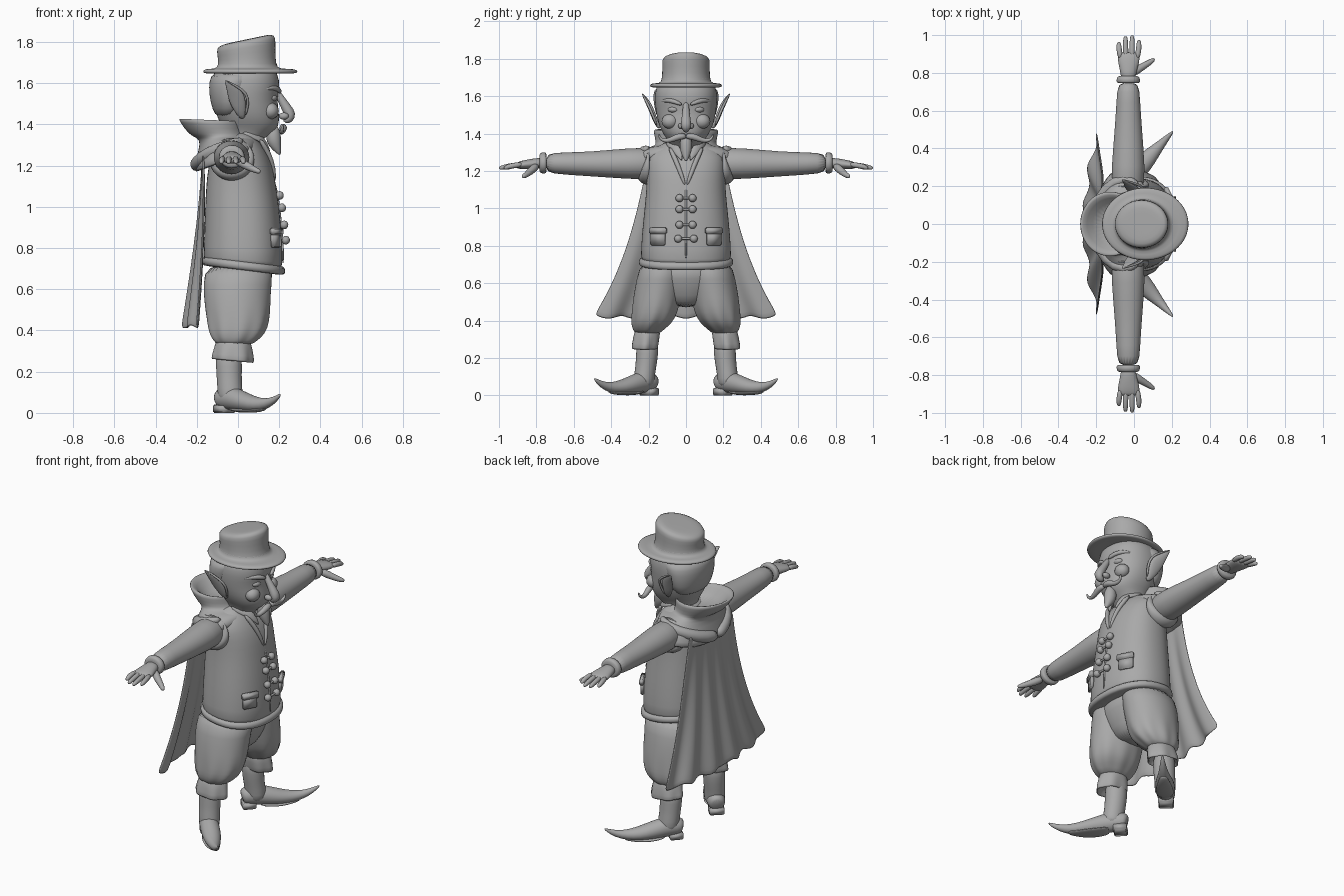
import bpy, bmesh, math
from mathutils import Vector, Matrix

GREY = bpy.data.materials.new("clay grey")
GREY.diffuse_color = (0.40, 0.40, 0.40, 1)


def finish(name, bm, mirror=False, sub=1, thick=0):
    bmesh.ops.recalc_face_normals(bm, faces=bm.faces)
    me = bpy.data.meshes.new(name)
    bm.to_mesh(me)
    bm.free()
    for p in me.polygons:
        p.use_smooth = True
    me.materials.append(GREY)
    ob = bpy.data.objects.new(name, me)
    bpy.context.collection.objects.link(ob)
    if mirror:
        m = ob.modifiers.new("mirror", 'MIRROR')
        m.use_axis = (False, True, False)
        m.use_mirror_merge = False
    if thick:
        m = ob.modifiers.new("thickness", 'SOLIDIFY')
        m.thickness = thick
    if sub:
        m = ob.modifiers.new("smooth", 'SUBSURF')
        m.levels = m.render_levels = sub
    return ob


def skin(name, rings, caps=True, **kw):
    """Join a list of point rings into one skin."""
    bm = bmesh.new()
    vs = [[bm.verts.new(p) for p in r] for r in rings]
    n = len(vs[0])
    for a, b in zip(vs, vs[1:]):
        for i in range(n):
            j = (i + 1) % n
            bm.faces.new((a[i], a[j], b[j], b[i]))
    if caps:
        bm.faces.new(vs[0])
        bm.faces.new(vs[-1])
    return finish(name, bm, **kw)


def spow(v, p):
    return math.copysign(abs(v) ** p, v)


def stack(name, rows, n=32, p=1.0, pleats=9, **kw):
    """Rows from bottom to top: z, x min, x max, half width, centre y, tilt, ripple."""
    rings = []
    for row in rows:
        z, x0, x1, ry, cy, tilt, rip = (tuple(row) + (0, 0, 0))[:7]
        ring = []
        for i in range(n):
            a = 2 * math.pi * i / n
            k = 1 + rip * math.cos(pleats * a)
            dx = (x1 - x0) / 2 * spow(math.cos(a), p) * k
            ring.append(((x0 + x1) / 2 + dx, cy + ry * spow(math.sin(a), p) * k, z + tilt * dx))
        rings.append(ring)
    return skin(name, rings, **kw)


def tube(name, rows, n=12, ref=(0, 0, 1), **kw):
    """Rows along a path: x, y, z, side radius, up radius."""
    pts = [Vector(r[:3]) for r in rows]
    rings = []
    for i, r in enumerate(rows):
        t = (pts[min(i + 1, len(pts) - 1)] - pts[max(i - 1, 0)]).normalized()
        s = t.cross(Vector(ref)).normalized()
        u = s.cross(t)
        ru, rv = r[3], r[-1]
        rings.append([pts[i] + s * ru * math.cos(2 * math.pi * k / n) + u * rv * math.sin(2 * math.pi * k / n)
                      for k in range(n)])
    return skin(name, rings, **kw)


def ball(name, c, r, mirror=True, rot=0):
    bm = bmesh.new()
    m = Matrix.Translation(c) @ Matrix.Rotation(rot, 4, 'Z') @ Matrix.Diagonal((*r, 1))
    bmesh.ops.create_uvsphere(bm, u_segments=16, v_segments=10, radius=1, matrix=m)
    return finish(name, bm, mirror=mirror, sub=0)


def block(name, c, size, rot):
    bm = bmesh.new()
    m = Matrix.Translation(c) @ Matrix.Rotation(math.radians(rot), 4, 'Z') @ Matrix.Diagonal((*size, 1))
    bmesh.ops.create_cube(bm, size=1, matrix=m)
    bmesh.ops.bevel(bm, geom=bm.edges[:], offset=0.005, segments=2, affect='EDGES')
    return finish(name, bm, mirror=True, sub=0)


# Hat
stack("hat", [(1.65, -.10, .20, .14), (1.645, -.165, .285, .188), (1.655, -.173, .292, .195),
              (1.67, -.165, .285, .188), (1.668, -.11, .20, .14), (1.685, -.095, .185, .130),
              (1.75, -.10, .18, .126, 0, .1), (1.795, -.105, .185, .130, 0, .2),
              (1.812, -.085, .165, .11, 0, .22), (1.812, -.03, .11, .06, 0, .2)])
stack("hat_band", [(1.67, -.10, .193, .134), (1.695, -.101, .191, .134), (1.70, -.09, .18, .126)])

# Head
stack("head", [(1.27, -.06, .08, .08), (1.34, -.06, .13, .09), (1.375, -.07, .19, .105), (1.41, -.09, .20, .13),
               (1.46, -.11, .20, .15), (1.52, -.13, .188, .162), (1.58, -.135, .205, .168),
               (1.65, -.12, .195, .165), (1.70, -.08, .15, .12)], p=.92)
stack("hair", [(1.43, -.10, .0, .10), (1.47, -.125, .05, .155), (1.55, -.142, .07, .172),
               (1.61, -.14, .10, .178), (1.66, -.125, .12, .165)])
tube("nose", [(.18, 0, 1.57, .016), (.205, 0, 1.53, .018), (.235, 0, 1.48, .025), (.256, 0, 1.445, .03),
              (.255, 0, 1.425, .022), (.22, 0, 1.415, .015)], ref=(0, 1, 0))
ball("nostril", (.222, .026, 1.44), (.024, .016, .017))
ball("eye", (.168, .068, 1.528), (.022, .03, .017), rot=.3)
ball("cheek", (.158, .085, 1.465), (.04, .045, .04))
tube("eyebrow", [(.205, .02, 1.553, .008), (.198, .06, 1.572, .014), (.165, .105, 1.58, .012),
                 (.13, .135, 1.57, .005)], mirror=True)
tube("ear", [(.025, .14, 1.425, .012, .010), (.01, .165, 1.47, .03, .013), (-.005, .185, 1.53, .046, .014),
             (-.03, .21, 1.575, .028, .010), (-.064, .236, 1.615, .003, .003)], ref=(0, 1, 0), mirror=True)
tube("ear_rim", [(.035, .155, 1.44, .006), (.05, .178, 1.50, .008), (.045, .20, 1.55, .008),
                 (-.01, .22, 1.588, .007), (-.064, .236, 1.615, .003)], n=8, ref=(0, 1, 0), mirror=True)
tube("moustache", [(.215, -.003, 1.385, .015), (.222, .035, 1.388, .02), (.215, .08, 1.365, .015),
                   (.21, .12, 1.36, .011), (.215, .143, 1.378, .008), (.22, .145, 1.40, .004)], mirror=True)
tube("goatee", [(.165, 0, 1.40, .02), (.17, 0, 1.37, .032, .035), (.172, 0, 1.325, .037, .04),
                (.188, 0, 1.285, .024, .025), (.205, 0, 1.25, .004)], ref=(1, 0, 0))

# Hood and shoulder mantle
stack("hood", [(1.22, -.20, .08, .29, 0, .35), (1.225, -.215, .10, .305, 0, .38), (1.28, -.205, .10, .275, 0, .28),
               (1.325, -.18, .08, .21, 0, .1), (1.335, -.20, .05, .165), (1.35, -.24, .03, .16),
               (1.41, -.285, .03, .175, 0, -.04), (1.425, -.29, .03, .17, 0, -.04),
               (1.415, -.255, .03, .14, 0, -.04), (1.34, -.19, .03, .10)])
tube("hood_fold", [(.03, .20, 1.325, .02), (-.05, .255, 1.30, .028), (-.15, .19, 1.255, .035),
                   (-.195, .09, 1.215, .036), (-.205, -.002, 1.195, .036)], mirror=True)

# Cape: a rippled sheet that widens downward
bm = bmesh.new()
NU, NV = 40, 16
grid = []
for j in range(NV + 1):
    v = j / NV
    row = []
    for i in range(NU + 1):
        u = 2 * i / NU - 1
        y = u * (.205 + .17 * v + .115 * v ** 3)
        x = -.175 - .09 * v ** 1.5 + .07 * v * u * u + .014 * v * math.cos(u * 15)
        z = 1.25 - .82 * v - .022 * v ** 6 * abs(math.cos(u * 11))
        row.append(bm.verts.new((x, y, z)))
    grid.append(row)
for a, b in zip(grid, grid[1:]):
    for i in range(NU):
        bm.faces.new((a[i], a[i + 1], b[i + 1], b[i]))
finish("cape", bm, thick=.01)

# Waistcoat
stack("waistcoat", [(.70, -.165, .21, .238, 0, -.12), (.73, -.168, .218, .243, 0, -.1), (.85, -.165, .215, .238),
                    (1.0, -.16, .20, .222), (1.1, -.155, .185, .212), (1.2, -.145, .17, .21),
                    (1.28, -.12, .135, .21), (1.33, -.09, .09, .16), (1.37, -.06, .07, .08)], p=.88)
stack("waistcoat_hem", [(.69, -.165, .215, .24, 0, -.12), (.695, -.178, .23, .253, 0, -.12),
                        (.73, -.178, .23, .254, 0, -.12), (.738, -.16, .215, .24, 0, -.12)], p=.88)
tube("front_seam", [(.16, 0, 1.15, .006), (.184, 0, 1.10, .006), (.20, 0, 1.0, .006), (.215, 0, .85, .006),
                    (.22, 0, .72, .006)], n=8, ref=(0, 1, 0))
tube("lapel", [(.178, .004, 1.12, .006), (.174, .025, 1.18, .012), (.15, .055, 1.26, .014),
               (.105, .09, 1.33, .012)], ref=(1, 0, 0), mirror=True)
tube("shirt_collar", [(.155, .022, 1.255, .004), (.14, .04, 1.30, .022, .010), (.10, .075, 1.345, .028, .012),
                      (.02, .10, 1.36, .02, .012)], ref=(1, 0, 0), mirror=True)
for x, z in ((.202, 1.055), (.213, .995), (.224, .912), (.232, .838)):
    w = .035 if z > .85 else .042
    ball("button", (x, w, z), (.02, .021, .021))
    tube("button_loop", [(x - .002, -w, z, .007), (x, 0, z, .007), (x - .002, w, z, .007)], n=8)
block("pocket", (.185, .15, .84), (.02, .085, .075), 28)
block("pocket_flap", (.189, .15, .88), (.026, .10, .035), 28)

# Arms and hands
tube("sleeve", [(-.035, .14, 1.24, .09), (-.03, .3, 1.24, .09, .084), (-.03, .5, 1.237, .073, .067),
                (-.03, .65, 1.24, .063, .06), (-.03, .76, 1.243, .058, .053)], n=20, mirror=True)
tube("armhole_trim", [(-.03, .19, 1.23, .105, .10), (-.03, .20, 1.23, .112, .107), (-.03, .222, 1.23, .108, .10),
                      (-.03, .23, 1.235, .085, .08)], n=24, mirror=True)
tube("sleeve_cuff", [(-.03, .745, 1.243, .056, .05), (-.03, .75, 1.243, .064, .058),
                     (-.03, .78, 1.243, .062, .057), (-.03, .785, 1.243, .045, .04)], n=20, mirror=True)
tube("palm", [(-.03, .76, 1.243, .04, .032), (-.03, .81, 1.24, .045, .028), (-.028, .86, 1.234, .06, .026),
              (-.028, .895, 1.23, .06, .02), (-.028, .91, 1.228, .05, .012)], mirror=True)
for x0, x1, tip in ((-.07, -.08, .965), (-.042, -.045, .995), (-.012, -.01, 1.0), (.016, .026, .975)):
    tube("finger", [(x0, .87, 1.235, .016), (x1, .93, 1.229, .016), (x1, tip - .015, 1.219, .014),
                    (x1, tip, 1.213, .007)], n=8, mirror=True)
tube("thumb", [(-.01, .795, 1.23, .022), (.03, .825, 1.205, .022), (.075, .85, 1.182, .016),
               (.10, .868, 1.172, .013), (.108, .874, 1.168, .006)], mirror=True)

# Breeches
stack("breeches_seat", [(.47, -.08, .08, .08), (.53, -.14, .12, .16), (.62, -.165, .155, .22),
                        (.73, -.16, .18, .23)])
stack("breeches_leg", [(.325, -.10, .06, .062, .205), (.35, -.12, .09, .08, .203, 0, .05),
                       (.385, -.143, .13, .108, .185, 0, .04), (.44, -.152, .15, .122, .168, 0, .025),
                       (.52, -.162, .158, .128, .155), (.62, -.17, .16, .13, .135), (.73, -.16, .18, .12, .12)],
      n=36, mirror=True)
stack("breeches_cuff", [(.30, -.09, .04, .05, .21), (.25, -.115, .06, .066, .22, -.1, .05),
                        (.25, -.128, .078, .074, .222, -.1, .07), (.31, -.115, .068, .073, .212, 0, .03),
                        (.35, -.108, .06, .068, .205), (.36, -.09, .04, .05, .205)], pleats=6, mirror=True)

# Boots with curled toes, turned outward
stack("boot_shaft", [(.04, -.09, .02, .052, .222), (.09, -.10, .025, .057, .225), (.15, -.102, .018, .056, .215),
                     (.22, -.108, .02, .06, .207), (.32, -.11, .02, .06, .205)], n=20, mirror=True)


def foot(d, z, ru, rv):
    return (-.05 + .68 * d, .215 + .73 * d, z, ru, rv)


tube("boot_foot", [foot(*r) for r in (
    (-.065, .065, .03, .035), (-.05, .07, .05, .05), (0, .075, .053, .06), (.07, .063, .055, .055),
    (.15, .047, .053, .043), (.22, .04, .038, .034), (.285, .046, .024, .024), (.34, .066, .014, .015),
    (.38, .092, .004, .005))], n=16, mirror=True)
tube("boot_sole", [foot(*r) for r in (
    (.03, .022, .04, .009), (.09, .011, .052, .011), (.16, .010, .050, .010), (.22, .012, .034, .009),
    (.27, .022, .016, .008))], mirror=True)
block("boot_heel", (-.067, .197, .02), (.075, .085, .04), 47)
